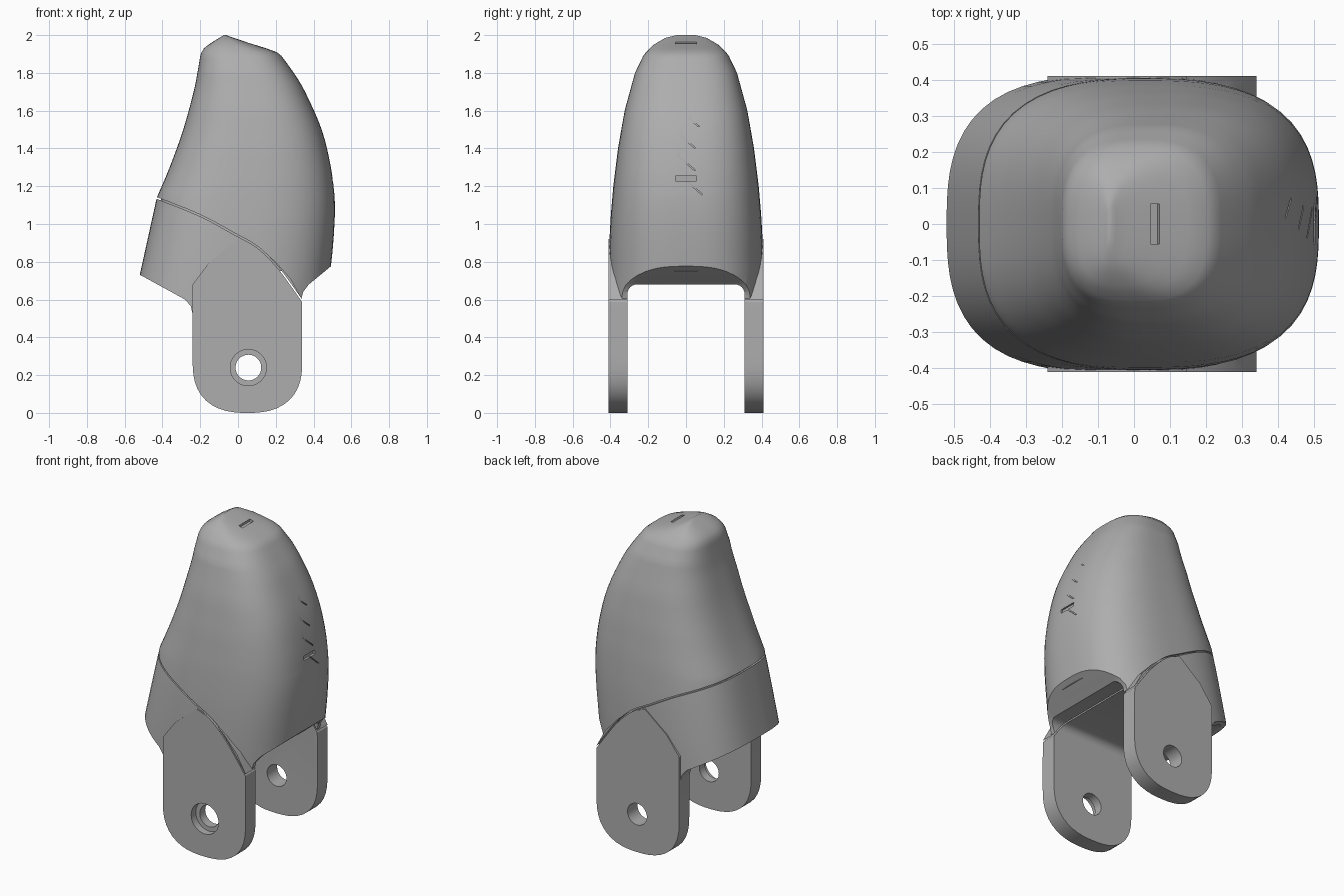
import bpy, bmesh, math
from mathutils import Vector

if "Cube" in bpy.data.objects:
    bpy.data.objects.remove(bpy.data.objects["Cube"])

grey = bpy.data.materials.new("grey_plastic")
grey.diffuse_color = (0.42, 0.42, 0.42, 1)
grey.use_nodes = True
grey.node_tree.nodes["Principled BSDF"].inputs["Base Color"].default_value = grey.diffuse_color

def make(name, bm):
    bmesh.ops.recalc_face_normals(bm, faces=bm.faces)
    me = bpy.data.meshes.new(name)
    bm.to_mesh(me)
    bm.free()
    ob = bpy.data.objects.new(name, me)
    bpy.context.collection.objects.link(ob)
    me.materials.append(grey)
    return ob

def prism(name, pts, a, b, axis="y"):
    """Extrude a 2D outline (x,z along y) or (y,z along x)."""
    bm = bmesh.new()
    place = (lambda u, v, t: (u, t, v)) if axis == "y" else (lambda u, v, t: (t, u, v))
    lo = [bm.verts.new(place(u, v, a)) for u, v in pts]
    hi = [bm.verts.new(place(u, v, b)) for u, v in pts]
    bm.faces.new(lo)
    bm.faces.new(hi)
    for i in range(len(pts)):
        j = (i + 1) % len(pts)
        bm.faces.new((lo[i], lo[j], hi[j], hi[i]))
    return make(name, bm)

def boolean(ob, tool, op, keep=False):
    m = ob.modifiers.new("bool", "BOOLEAN")
    m.operation, m.object, m.solver = op, tool, "EXACT"
    bpy.context.view_layer.objects.active = ob
    bpy.ops.object.modifier_apply(modifier=m.name)
    if not keep:
        bpy.data.objects.remove(tool)

def smooth_path(pts, n):
    """Catmull-Rom through the points."""
    out = []
    P = [Vector(p) for p in pts]
    for i in range(len(P) - 1):
        p0, p1, p2, p3 = P[max(i - 1, 0)], P[i], P[i + 1], P[min(i + 2, len(P) - 1)]
        for k in range(n):
            t = k / n
            out.append(0.5 * (2 * p1 + (p2 - p0) * t + (2 * p0 - 5 * p1 + 4 * p2 - p3) * t * t
                              + (3 * p1 - p0 - 3 * p2 + p3) * t ** 3))
    return out + [P[-1]]

# z, left x, right x, half depth
UPPER = [(1.14, -.43, .512), (1.3, -.362, .492), (1.5, -.29, .443), (1.7, -.235, .355),
         (1.8, -.215, .295), (1.89, -.2, .23)]
DEPTH = [(.45, .41), (.75, .41), (1.0, .402), (1.2, .385), (1.4, .36), (1.6, .325), (1.8, .27),
         (1.9, .222), (1.95, .17), (1.985, .11), (2.0, .05)]

def depth(z):
    for (z0, d0), (z1, d1) in zip(DEPTH, DEPTH[1:]):
        if z <= z1:
            return d0 + (d1 - d0) * (z - z0) / (z1 - z0)
    return DEPTH[-1][1]

rows = [(z, -.43 - (1.14 - z) * .22, xr) for z, xr in
        ((.45, .465), (.6, .477), (.75, .489), (.85, .5), (.95, .508), (1.05, .513))]
rows += [tuple(p) for p in smooth_path(UPPER, 4)]
rows += [(1.91, -.193, .205), (1.93, -.18, .15), (1.95, -.155, .085), (1.97, -.125, .025),
         (1.985, -.1, -.02), (1.995, -.083, -.05), (2.0, -.075, -.06)]

def loft(name, rows, scale=1.0, seg=72):
    bm = bmesh.new()
    rings = []
    for z, xl, xr in rows:
        cx, a, b = (xl + xr) / 2, (xr - xl) / 2 * scale, depth(z) * scale
        ring = []
        for k in range(seg):
            t = 2 * math.pi * k / seg
            c, s = math.cos(t), math.sin(t)
            r = (abs(c) ** 2.8 + abs(s) ** 2.8) ** (-1 / 2.8)
            ring.append(bm.verts.new((cx + a * c * r, b * s * r, z)))
        rings.append(ring)
    for r0, r1 in zip(rings, rings[1:]):
        for k in range(seg):
            j = (k + 1) % seg
            bm.faces.new((r0[k], r0[j], r1[j], r1[k]))
    bm.faces.new(rings[0])
    bm.faces.new(rings[-1])
    return make(name, bm)

# Fingertip-shaped body trimmed along its slanted underside
body = loft("lower_cuff", rows)
under = [(-.7, .83), (-.28, .6), (-.25, .565), (-.235, .5), (-.235, .4), (.335, .4), (.335, .6),
         (.345, .64), (.375, .68), (.43, .725), (.49, .775), (.7, .95), (.7, 2.2), (-.7, 2.2)]
boolean(body, prism("trim", under, -1, 1), "INTERSECT")

# Two hinge lugs
arc = []
for k in range(25):
    t = math.pi + math.pi * k / 24
    c, s = math.cos(t), math.sin(t)
    r = (abs(c) ** 2.5 + abs(s) ** 2.5) ** (-1 / 2.5)
    arc.append((.05 + .29 * c * r, .27 + .27 * s * r))
lug = arc + [(.34, .6), (.28, .71), (.2, .8), (.1, .885), (0, .92), (-.15, .8), (-.24, .68)]
for s in (-1, 1):
    boolean(body, prism("lug", lug, s * .27, s * .411), "UNION")

# Gap between the lugs, with rounded upper corners
gap = [(-.31, -.2)] + [(-.26 + .05 * math.cos(t), .63 + .05 * math.sin(t))
                       for t in [math.pi - math.pi / 2 * k / 6 for k in range(7)]]
gap += [(-y, z) for y, z in reversed(gap)]
boolean(body, prism("gap", gap, -1, 1, "x"), "DIFFERENCE")

# Pin hole, with a counterbore on the front lug
def disc(r):
    return [(.055 + r * math.cos(2 * math.pi * k / 40), .24 + r * math.sin(2 * math.pi * k / 40))
            for k in range(40)]
boolean(body, prism("pin_hole", disc(.068), -1, 1), "DIFFERENCE")
boolean(body, prism("counterbore", disc(.096), -1, -.365), "DIFFERENCE")

# Fine seam dividing the tip from the cuff
seam = [tuple(p) for p in smooth_path([(-.43, 1.142), (-.2, 1.05), (-.02, .953), (.1, .885),
                                       (.2, .79), (.28, .685), (.343, .595)], 4)]
def region(d):
    return [(-.7, 1.24 - d)] + [(x - d * .5, z - d) for x, z in seam] + \
           [(.346 - d * .5, .3), (.8, .3), (.8, 2.3), (-.7, 2.3)]
tip = body.copy()
tip.data = body.data.copy()
tip.name = "finger_tip"
bpy.context.collection.objects.link(tip)
boolean(tip, prism("tip_region", region(0), -1, 1), "INTERSECT")
boolean(body, prism("cuff_region", region(.008), -1, 1), "DIFFERENCE")
core = loft("inner_core", [r for r in rows if .7 < r[0] < 1.35], .95)

# Small marker pockets on the crown and the pad, and slanted pad grooves
def box(loc, size, rot=(0, 0, 0)):
    bm = bmesh.new()
    bmesh.ops.create_cube(bm, size=1)
    for v in bm.verts:
        v.co = Vector(v.co[i] * size[i] for i in range(3))
    ob = make("cutter", bm)
    ob.location, ob.rotation_euler = loc, rot
    bpy.context.view_layer.update()
    return ob

boolean(tip, box((.057, 0, 1.955), (.026, .112, .03), (0, .3, 0)), "DIFFERENCE")
boolean(tip, box((.503, 0, 1.24), (.03, .112, .026)), "DIFFERENCE")
for y, z, x, length in ((.04, 1.54, .428, .15), (.01, 1.435, .463, .24),
                        (0, 1.325, .487, .24), (.03, 1.205, .505, .15)):
    boolean(tip, box((x, y, z), (.014, length, .006), (-.72, 0, 0)), "DIFFERENCE")

for ob in (body, tip, core):
    bpy.ops.object.select_all(action="DESELECT")
    ob.select_set(True)
    bpy.context.view_layer.objects.active = ob
    bpy.ops.object.shade_smooth_by_angle(angle=math.radians(28))
